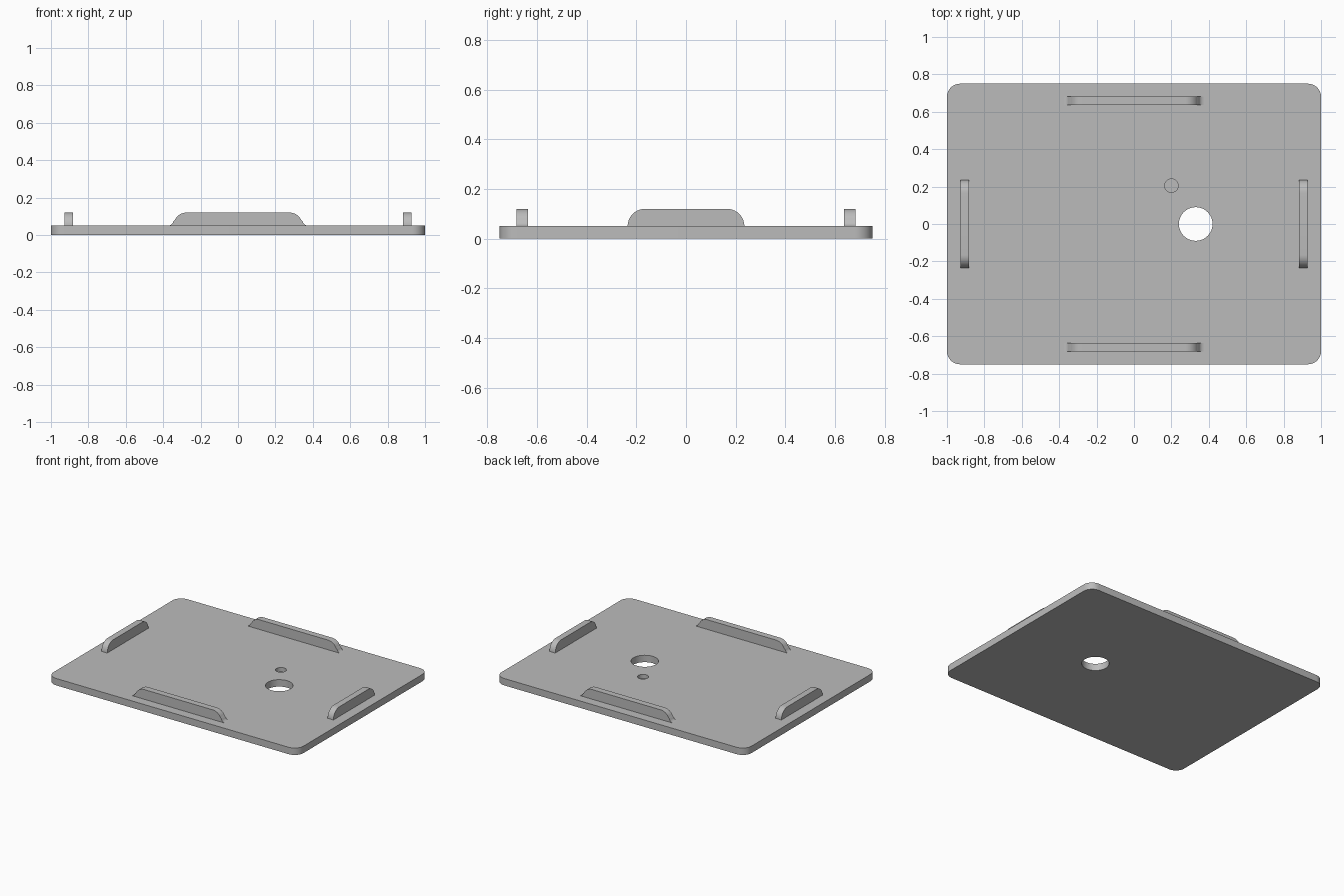
import bpy, bmesh
from math import sin, cos, pi, radians
from mathutils import Matrix

cube = bpy.data.objects.get("Cube")
if cube:
    bpy.data.objects.remove(cube, do_unlink=True)

GREY = (0.5, 0.5, 0.5, 1)
grey = bpy.data.materials.new("plain grey")
grey.use_nodes = True
grey.diffuse_color = GREY
grey.node_tree.nodes["Principled BSDF"].inputs["Base Color"].default_value = GREY

THICK, TOP = 0.05, 0.12


def arc(cx, cy, r, start, end, n=10):
    """Points along an arc, angles in degrees."""
    angles = [radians(start + (end - start) * i / n) for i in range(n + 1)]
    return [(cx + r * cos(a), cy + r * sin(a)) for a in angles]


def prism(name, outline, depth, matrix):
    """Extrude a closed 2D outline along its local z."""
    bm = bmesh.new()
    face = bm.faces.new([bm.verts.new((x, y, 0)) for x, y in outline])
    ext = bmesh.ops.extrude_face_region(bm, geom=[face])
    verts = [g for g in ext["geom"] if isinstance(g, bmesh.types.BMVert)]
    bmesh.ops.translate(bm, verts=verts, vec=(0, 0, depth))
    bmesh.ops.recalc_face_normals(bm, faces=bm.faces)
    bm.transform(matrix)
    mesh = bpy.data.meshes.new(name)
    bm.to_mesh(mesh)
    bm.free()
    mesh.materials.append(grey)
    obj = bpy.data.objects.new(name, mesh)
    bpy.context.collection.objects.link(obj)
    return obj


def activate(obj):
    bpy.ops.object.select_all(action='DESELECT')
    obj.select_set(True)
    bpy.context.view_layer.objects.active = obj


def smooth(obj):
    activate(obj)
    bpy.ops.object.shade_smooth_by_angle(angle=radians(30))


# Base plate with rounded corners
HX, HY, R = 1.0, 0.75, 0.07
corners = [(1, 1, 0), (-1, 1, 90), (-1, -1, 180), (1, -1, 270)]
outline = []
for sx, sy, a in corners:
    outline += arc(sx * (HX - R), sy * (HY - R), R, a, a + 90)
plate = prism("base_plate", outline, THICK, Matrix())

# Through hole and shallow blind hole
for name, x, y, r, bottom in (("large_hole", 0.33, 0, 0.09, -0.1),
                              ("small_hole", 0.2, 0.205, 0.036, 0.02)):
    circle = arc(x, y, r, 0, 360, 48)[:-1]
    cutter = prism(name + "_cutter", circle, 0.3, Matrix.Translation((0, 0, bottom)))
    cutter.hide_render = True
    cut = plate.modifiers.new(name, 'BOOLEAN')
    cut.operation, cut.solver, cut.object = 'DIFFERENCE', 'EXACT', cutter
    activate(plate)
    bpy.ops.object.modifier_apply(modifier=name)
    bpy.data.objects.remove(cutter, do_unlink=True)
smooth(plate)

# Rib profiles: half an end, mirrored to make the full outline
def mirrored(half):
    return half + [(-x, y) for x, y in reversed(half)]


long_half = ([(0.375, THICK - 0.005)] + arc(0.375, THICK + 0.03, 0.03, 270, 195, 6)
             + arc(0.275, TOP - 0.07, 0.07, 25, 90))
short_half = [(0.235, THICK - 0.005)] + arc(0.165, TOP - 0.07, 0.07, 0, 90)
WIDTH = 0.046
upright = Matrix.Rotation(pi / 2, 4, 'X')

# Front and back ribs
for name, y in (("front_rib", -0.66), ("back_rib", 0.66)):
    place = Matrix.Translation((0, y + WIDTH / 2, 0)) @ upright
    smooth(prism(name, mirrored(long_half), WIDTH, place))

# Left and right ribs
turn = Matrix.Rotation(pi / 2, 4, 'Z')
for name, x in (("right_rib", -0.905), ("left_rib", 0.905)):
    place = Matrix.Translation((x - WIDTH / 2, 0, 0)) @ turn @ upright
    smooth(prism(name, mirrored(short_half), WIDTH, place))
